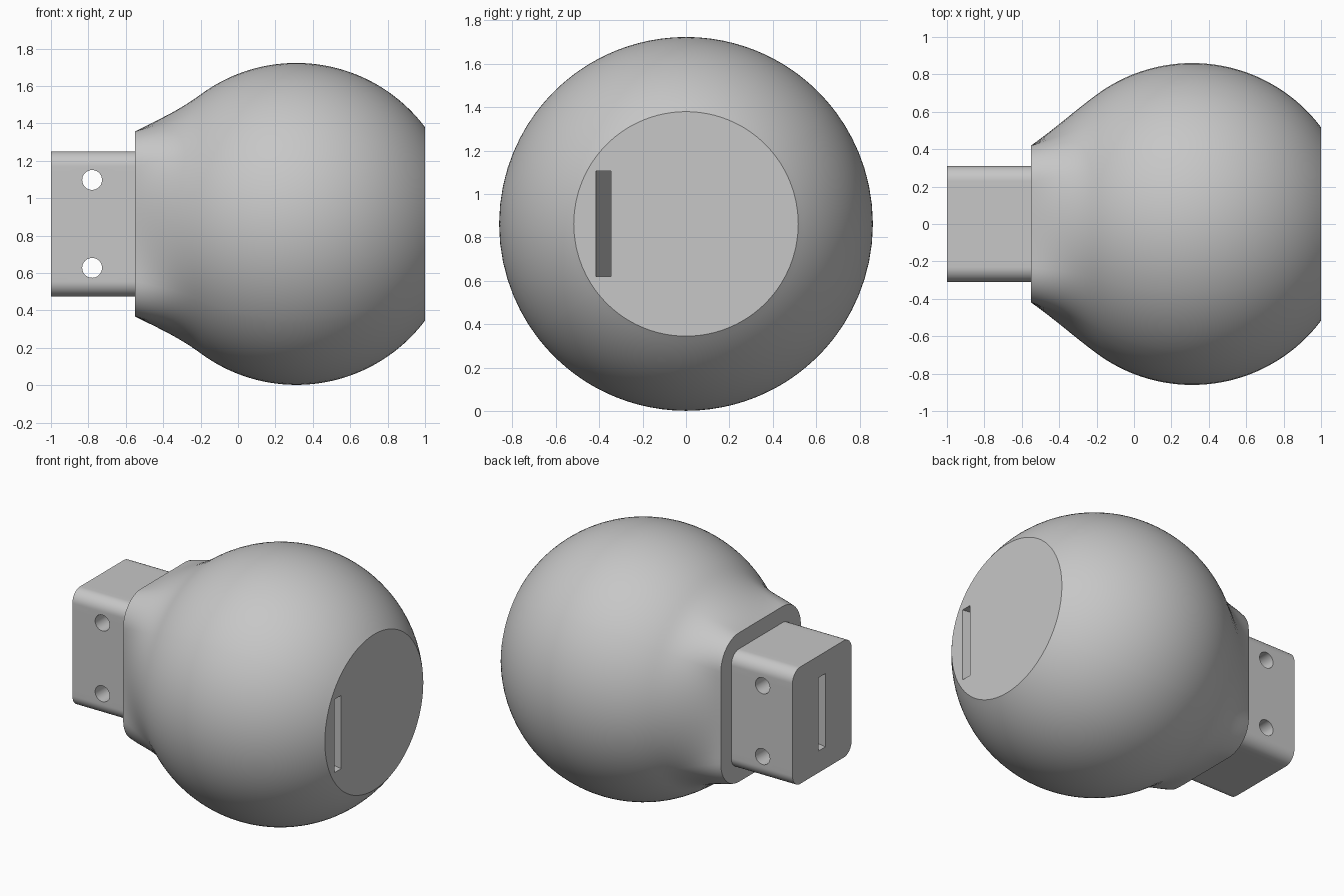
import bpy, bmesh, math
from mathutils import Matrix

cube = bpy.data.objects.get("Cube")
if cube:
    bpy.data.objects.remove(cube, do_unlink=True)

MID = 0.8625          # height of the long axis
BALL_X, BALL_R = 0.312, 0.8605
STEP_X, JOIN_X = -0.55, -0.2

grey = bpy.data.materials.new("plain grey")
grey.use_nodes = True
grey.diffuse_color = (0.57, 0.57, 0.57, 1)
grey.node_tree.nodes["Principled BSDF"].inputs["Base Color"].default_value = (0.57, 0.57, 0.57, 1)


def rounded_rect(half_y, half_z, r, arc=12, flat=14):
    """Outline in the y-z plane, with evenly divided corners and sides."""
    corners = []
    for k, (sy, sz) in enumerate([(1, 1), (-1, 1), (-1, -1), (1, -1)]):
        cy, cz = sy * (half_y - r), sz * (half_z - r)
        angles = [math.pi / 2 * (k + i / arc) for i in range(arc + 1)]
        corners.append([(cy + r * math.cos(a), cz + r * math.sin(a)) for a in angles])
    points = []
    for k, corner in enumerate(corners):
        points += corner
        (y0, z0), (y1, z1) = corner[-1], corners[(k + 1) % 4][0]
        points += [(y0 + (y1 - y0) * i / flat, z0 + (z1 - z0) * i / flat)
                   for i in range(1, flat)]
    return points


def make_object(name, bm):
    bmesh.ops.recalc_face_normals(bm, faces=bm.faces)
    mesh = bpy.data.meshes.new(name)
    bm.to_mesh(mesh)
    bm.free()
    mesh.materials.append(grey)
    obj = bpy.data.objects.new(name, mesh)
    bpy.context.collection.objects.link(obj)
    return obj


# Sections along the axis: square shank, step, flared neck, ball
shank = rounded_rect(0.31, 0.388, 0.08)
neck = rounded_rect(0.42, 0.495, 0.19)
polar = [(math.hypot(y, z), math.atan2(z, y)) for y, z in neck]
sections = [(-1, shank), (STEP_X, shank), (STEP_X, neck)]

span = JOIN_X - STEP_X
join_r = math.sqrt(BALL_R ** 2 - (JOIN_X - BALL_X) ** 2)
join_slope = (BALL_X - JOIN_X) / join_r
for i in range(1, 13):
    t = i / 12
    ring = []
    for r, a in polar:
        start = 0.9 * (join_r - r)
        rad = (r * (2 * t**3 - 3 * t**2 + 1) + start * (t**3 - 2 * t**2 + t)
               + join_r * (3 * t**2 - 2 * t**3) + join_slope * span * (t**3 - t**2))
        ring.append((rad * math.cos(a), rad * math.sin(a)))
    sections.append((STEP_X + span * t, ring))

first = math.acos((JOIN_X - BALL_X) / BALL_R)
last = math.acos((1 - BALL_X) / BALL_R)
for i in range(1, 41):
    u = first + (last - first) * i / 40
    rad = BALL_R * math.sin(u)
    sections.append((BALL_X + BALL_R * math.cos(u),
                     [(rad * math.cos(a), rad * math.sin(a)) for r, a in polar]))

# Skin the sections into one closed body
bm = bmesh.new()
rings = [[bm.verts.new((x, y, z + MID)) for y, z in pts] for x, pts in sections]
for low, high in zip(rings, rings[1:]):
    for i in range(len(low)):
        j = (i + 1) % len(low)
        bm.faces.new((low[i], low[j], high[j], high[i]))
bm.faces.new(rings[0])
bm.faces.new(rings[-1])
body = make_object("ball_with_square_shank", bm)

# Slanted strap slot running from the shank end to the flat ball face
cutters = []
bm = bmesh.new()
bmesh.ops.create_cube(bm, size=2)
for v in bm.verts:
    x = v.co.x * 1.1
    v.co = (x, -0.19 - 0.19 * x + v.co.y * 0.035, MID + v.co.z * 0.243)
cutters.append(make_object("strap_slot_cutter", bm))

# Two cross holes through the shank
for side in (1, -1):
    bm = bmesh.new()
    place = Matrix.Translation((-0.78, 0, MID + side * 0.235)) @ Matrix.Rotation(math.pi / 2, 4, 'X')
    bmesh.ops.create_cone(bm, cap_ends=True, segments=40, radius1=0.053,
                          radius2=0.053, depth=1, matrix=place)
    cutters.append(make_object("pin_hole_cutter", bm))

bpy.ops.object.select_all(action='DESELECT')
bpy.context.view_layer.objects.active = body
body.select_set(True)
for cutter in cutters:
    cutter.hide_render = True
    mod = body.modifiers.new("cut", 'BOOLEAN')
    mod.operation = 'DIFFERENCE'
    mod.solver = 'EXACT'
    mod.object = cutter
    bpy.ops.object.modifier_apply(modifier=mod.name)
    bpy.data.objects.remove(cutter, do_unlink=True)

bpy.ops.object.shade_smooth_by_angle(angle=math.radians(30))
